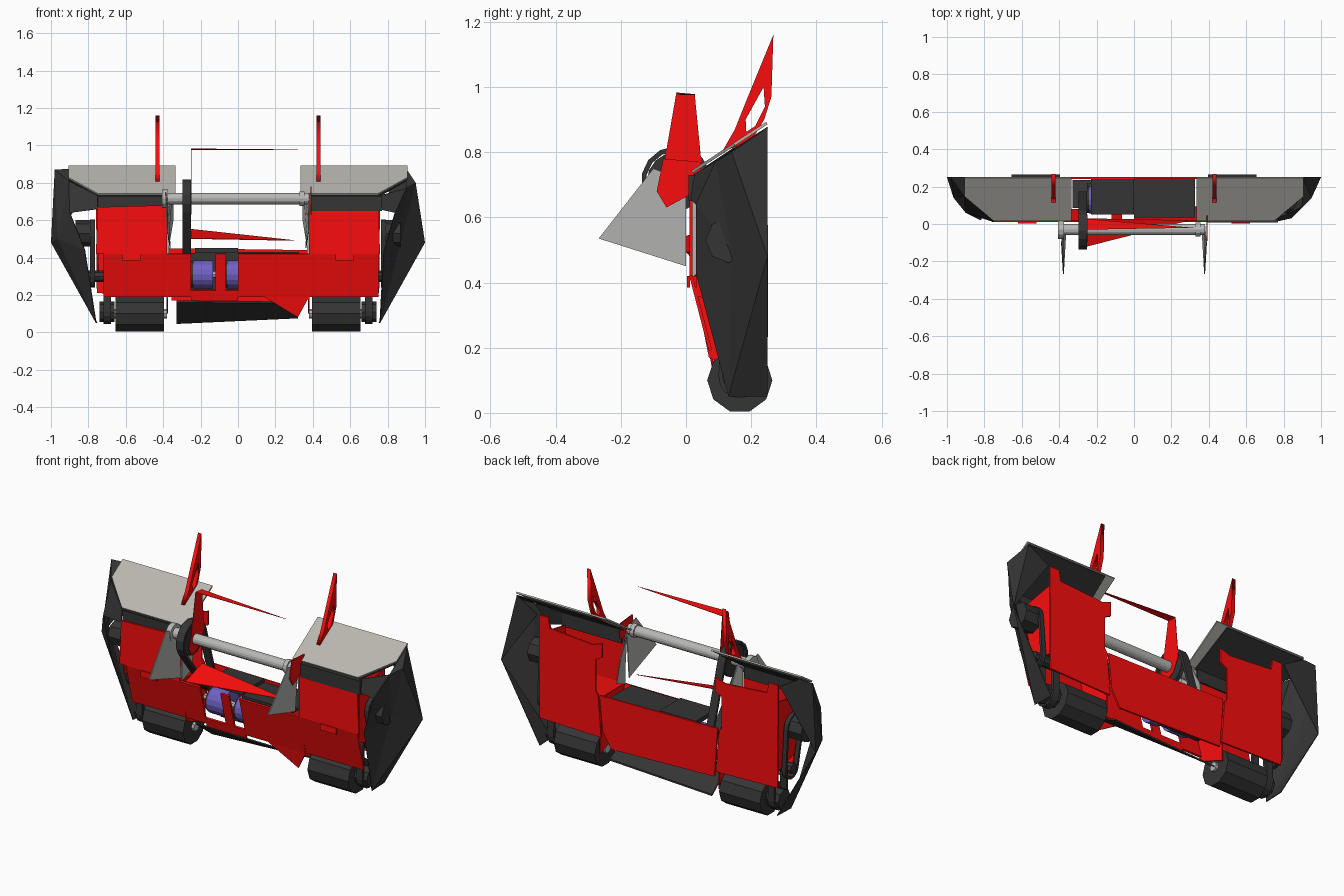
import bpy, bmesh
from math import pi, cos, sin, atan2, acos, hypot
from mathutils import Vector

if "Cube" in bpy.data.objects:
    bpy.data.objects.remove(bpy.data.objects["Cube"])

def mat(name, c):
    m = bpy.data.materials.new(name)
    m.diffuse_color = (*c, 1)
    m.use_nodes = True
    m.node_tree.nodes["Principled BSDF"].inputs["Base Color"].default_value = m.diffuse_color
    return m

RED = mat("red_paint", (0.95, 0.004, 0.004))
DARK = mat("dark_plastic", (0.035, 0.035, 0.035))
TAN = mat("bare_plate", (0.49, 0.47, 0.43))
VIOLET = mat("motor_violet", (0.16, 0.12, 0.55))
GREY = mat("steel", (0.48, 0.48, 0.47))

def mesh(name, verts, faces, m):
    me = bpy.data.meshes.new(name)
    me.from_pydata(verts, [], faces)
    bm = bmesh.new()
    bm.from_mesh(me)
    bmesh.ops.recalc_face_normals(bm, faces=bm.faces)
    bm.to_mesh(me)
    bm.free()
    me.materials.append(m)
    ob = bpy.data.objects.new(name, me)
    bpy.context.collection.objects.link(ob)
    return ob

def slab(name, pts, off, m):
    """Flat polygon extruded along an offset vector."""
    n = len(pts)
    v = [Vector(p) for p in pts]
    v += [p + Vector(off) for p in v]
    f = [list(range(n)), list(range(2 * n - 1, n - 1, -1))]
    f += [[i, (i + 1) % n, n + (i + 1) % n, n + i] for i in range(n)]
    return mesh(name, v, f, m)

def box(name, x, y, z, m):
    return slab(name, [(x[0], y[0], z[0]), (x[1], y[0], z[0]), (x[1], y[0], z[1]), (x[0], y[0], z[1])],
                (0, y[1] - y[0], 0), m)

def rod(name, x0, x1, y, z, r, m, n=12):
    """Cylinder lying along x."""
    pts = [(x0, y + r * cos(2 * pi * i / n), z + r * sin(2 * pi * i / n)) for i in range(n)]
    return slab(name, pts, (x1 - x0, 0, 0), m)

def belt(name, x0, x1, a, ra, b, rb, m, n=8):
    """Closed belt around two pulleys, seen in the y-z plane."""
    d = atan2(b[1] - a[1], b[0] - a[0])
    t = acos((ra - rb) / hypot(b[0] - a[0], b[1] - a[1]))
    out, inn = [], []
    for c, r, s, e in ((a, ra, d + t, d + 2 * pi - t), (b, rb, d - t, d + t)):
        for i in range(n + 1):
            q = s + (e - s) * i / n
            out.append((c[0] + r * cos(q), c[1] + r * sin(q)))
            inn.append((c[0] + (r - .015) * cos(q), c[1] + (r - .015) * sin(q)))
    k = len(out)
    v = [(x, *p) for x in (x0, x1) for ring in (out, inn) for p in ring]
    f = []
    for i in range(k):
        j = (i + 1) % k
        for p, q in ((0, 1), (1, 3), (3, 2), (2, 0)):
            f.append((p * k + i, p * k + j, q * k + j, q * k + i))
    return mesh(name, v, f, m)

def fork(name, x):
    """Upright spike with a triangular window."""
    cu = bpy.data.curves.new(name, 'CURVE')
    cu.dimensions, cu.fill_mode, cu.extrude = '2D', 'BOTH', 0.011
    outer = [(.11, .80), (.15, .87), (.19, .97), (.268, 1.16), (.262, .97), (.24, .90), (.21, .85), (.16, .82)]
    for loop in (outer, [(.185, .862), (.183, .90), (.238, 1.0), (.242, .94), (.212, .88)]):
        s = cu.splines.new('POLY')
        s.points.add(len(loop) - 1)
        for p, co in zip(s.points, loop):
            p.co = (*co, 0, 1)
        s.use_cyclic_u = True
    cu.materials.append(RED)
    ob = bpy.data.objects.new(name, cu)
    bpy.context.collection.objects.link(ob)
    ob.rotation_euler, ob.location = (pi / 2, 0, pi / 2), (x, 0, 0)
    bpy.context.view_layer.objects.active = ob
    ob.select_set(True)
    bpy.ops.object.convert(target='MESH')
    ob.select_set(False)

# Shell corners that differ per side: ridge, tip, waist, brow, chin
SHELL = {-1: ((.905, .14, .81), (.98, .25, .87), (.965, .14, .50), (.90, .06, .64), (.82, .02, .44)),
         1: ((.90, .09, .77), (.95, .14, .80), (.875, .14, .50), (.84, .03, .64), (.78, .03, .43))}

# Both side pods
for s, side in ((-1, "left"), (1, "right")):
    X = lambda pts: [(s * p[0], p[1], p[2]) for p in pts]
    # red front and back armour
    slab(side + "_front_plate", X([(.38, .01, .42), (.76, .01, .42), (.75, .01, .67), (.38, .01, .68)]), (0, .01, 0), RED)
    slab(side + "_back_plate", X([(.365, .24, .20), (.755, .24, .21), (.76, .24, .80), (.70, .24, .80),
         (.69, .24, .74), (.42, .24, .72), (.36, .24, .74), (.36, .24, .66), (.40, .24, .64), (.40, .24, .46),
         (.385, .24, .44)]), (0, .01, 0), RED)
    # sloping top plate, dark liner below it, and spike
    top_pts = [(.335, .02, .735), (.75, .02, .735), (.905, .15, .82), (.905, .25, .885), (.335, .25, .885)]
    slab(side + "_top_plate", X(top_pts), (0, -.004, .008), TAN)
    slab(side + "_top_liner", X([(.38, .02, .728), (.75, .02, .728), (.90, .15, .813), (.90, .25, .878), (.40, .25, .878)]),
         (0, .002, -.005), DARK)
    fork(side + "_fork", s * .43)
    # faceted outer shell
    ridge, tip, waist, brow, chin = SHELL[s]
    sv = X([(.75, .02, .73), ridge, tip, (1, .25, .48), (.755, .25, .05), (.76, .13, .05), waist, brow,
            (.75, .01, .66), chin, (.90, .25, .875), (.77, .25, .80)])
    sh = mesh(side + "_side_shell", sv, [(0, 1, 7, 8), (1, 2, 6), (2, 3, 6), (1, 6, 7), (6, 3, 5), (3, 4, 5),
                                         (7, 6, 9), (9, 6, 5), (1, 10, 2), (2, 10, 3), (10, 11, 3)], DARK)
    sh.modifiers.new("thickness", 'SOLIDIFY').thickness = .004
    # drive wheel, axle and belt drive
    rod(side + "_wheel", *sorted((s * .395, s * .655)), .165, .10, .10, DARK, 10)
    rod(side + "_axle", *sorted((s * .38, s * .73)), .165, .10, .025, GREY, 8)
    belt(side + "_drive_belt", *sorted((s * .765, s * .79)), (.13, .53), .075, (.165, .30), .06, DARK)
    belt(side + "_wheel_belt", *sorted((s * .68, s * .72)), (.165, .30), .06, (.165, .11), .065, DARK)
    rod(side + "_drive_pulley", *sorted((s * .77, s * .87)), .13, .53, .07, DARK, 8)
    rod(side + "_lower_pulley", *sorted((s * .66, s * .74)), .165, .11, .055, DARK, 8)
    rod(side + "_idler_shaft", *sorted((s * .66, s * .80)), .165, .30, .03, DARK, 8)
    # pod walls and bent steel guard
    slab(side + "_outer_wall", X([(.745, .03, .36), (.745, .24, .30), (.745, .24, .70), (.745, .03, .66)]),
         (s * .006, 0, 0), RED)
    slab(side + "_inner_wall", X([(.37, .02, .42), (.37, .10, .45), (.345, .10, .60), (.345, .03, .73), (.37, .02, .70)]),
         (s * .006, 0, 0), GREY)
    slab(side + "_guard_fin", X([(.375, -.268, .535), (.385, -.10, .75), (.375, .0, .71), (.36, .0, .45)]),
         (s * .005, 0, 0), GREY)
    slab(side + "_lower_wall", X([(.375, .07, .17), (.375, .24, .10), (.375, .24, .42), (.375, .02, .42)]),
         (s * .006, 0, 0), RED)
    # small bracket
    box(side + "_bracket", (s * .57 - .05, s * .57 + .05), (.003, .012), (.385, .42), RED)
box("right_front_lip", (.39, .77), (.008, .03), (.65, .73), DARK)
box("left_front_lip", (-.75, -.39), (.022, .03), (.66, .73), DARK)

# Sloping lower front armour, in two pieces with a motor window
def slope(name, x0, x1, z0=.19, z1=.42):
    y = lambda z: .01 + (.42 - z) * .26
    slab(name, [(x0, y(z0), z0), (x1, y(z0), z0), (x1, y(z1), z1), (x0, y(z1), z1)], (0, .01, .003), RED)
slope("left_lower_armour", -.72, -.25)
slope("right_lower_armour", .0, .75)
slope("window_post", -.12, -.065, .22, .42)
slope("window_sill", -.25, .0, .17, .225)

# Centre body: lid, back plate and scraper
slab("centre_back_plate", [(-.355, .24, .17), (.30, .24, .15), (.355, .24, .24), (.375, .24, .44), (-.375, .24, .45)],
     (0, .01, 0), RED)
box("body_lid", (-.23, .0), (.05, .24), (.425, .45), DARK)
box("body_lid_right", (.0, .325), (.035, .24), (.415, .43), DARK)
slab("belly_scraper", [(-.33, .085, .16), (.32, .085, .155), (.32, .235, .075), (-.33, .235, .045)], (0, 0, .01), DARK)
slab("belly_skid", [(.14, .07, .19), (.38, .07, .19), (.32, .09, .08)], (0, .008, 0), RED)

# Twin weapon motors
box("motor_mount", (-.25, .0), (.20, .22), (.18, .425), DARK)
for x0, x1, n in ((-.24, -.135, "a"), (-.06, .0, "b")):
    rod("motor_" + n, x0, x1, .13, .31, .075, VIOLET, 16)
    rod("motor_cap_" + n, x0 - .012, x0, .13, .31, .07, DARK, 16)
rod("motor_shaft", -.30, .02, .13, .31, .018, GREY, 8)

# Weapon shaft, hub, pulley and belt
rod("weapon_shaft", -.39, .38, -.03, .715, .03, GREY, 16)
rod("shaft_hub", -.405, -.375, -.03, .715, .05, GREY, 12)
rod("shaft_collar", .33, .355, -.03, .715, .038, GREY, 12)
rod("weapon_pulley", -.285, -.262, -.03, .71, .09, DARK, 16)
belt("weapon_belt", -.298, -.252, (-.03, .71), .108, (.13, .40), .045, DARK)

# Weapon arm, end bracket and thin blades
slab("weapon_arm", [(-.25, -.03, .98), (-.25, .027, .975), (-.25, .05, .74), (-.25, .01, .665), (-.25, -.06, .63),
                    (-.25, -.095, .68), (-.25, -.07, .75)], (.002, 0, 0), RED)
slab("end_bracket", [(.388, -.07, .78), (.388, .045, .77), (.388, .05, .69), (.388, -.06, .63), (.388, -.09, .68)],
     (.004, 0, 0), RED)
slab("upper_blade", [(-.25, -.03, .981), (-.25, .027, .976), (.32, -.02, .976)], (0, 0, .002), RED)
slab("lower_blade", [(-.25, -.12, .50), (-.25, .03, .55), (.30, .02, .49)], (0, 0, .003), RED)
